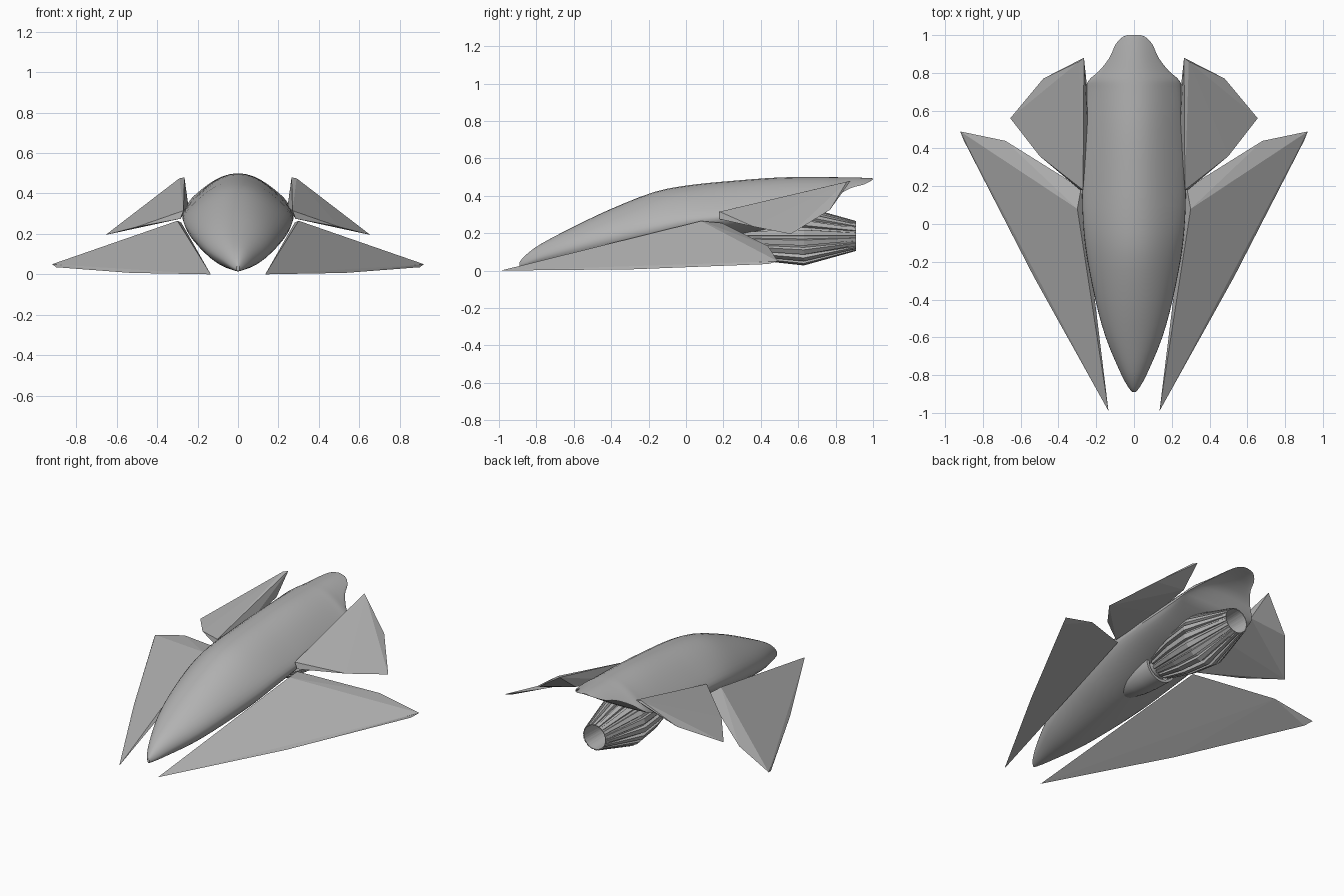
import bpy, bmesh, math

cube = bpy.data.objects.get("Cube")
if cube:
    bpy.data.objects.remove(cube, do_unlink=True)

grey = bpy.data.materials.new("hull grey")
grey.use_nodes = True
GREY = (0.45, 0.45, 0.45, 1)
grey.diffuse_color = GREY
grey.node_tree.nodes["Principled BSDF"].inputs["Base Color"].default_value = GREY


def finish(name, bm, angle=None):
    """Turn a bmesh into a named object, optionally smooth shaded."""
    bmesh.ops.recalc_face_normals(bm, faces=bm.faces)
    mesh = bpy.data.meshes.new(name)
    bm.to_mesh(mesh)
    bm.free()
    mesh.materials.append(grey)
    obj = bpy.data.objects.new(name, mesh)
    bpy.context.collection.objects.link(obj)
    if angle:
        bpy.ops.object.select_all(action="DESELECT")
        obj.select_set(True)
        bpy.context.view_layer.objects.active = obj
        bpy.ops.object.shade_smooth_by_angle(angle=math.radians(angle))
    return obj


def loft(rings, cap_start=True, cap_end=True):
    """Skin a list of closed rings that share one point count."""
    bm = bmesh.new()
    loops = [[bm.verts.new(p) for p in ring] for ring in rings]
    n = len(loops[0])
    for a, b in zip(loops, loops[1:]):
        for i in range(n):
            j = (i + 1) % n
            bm.faces.new((a[i], a[j], b[j], b[i]))
    if cap_start:
        bm.faces.new(loops[0])
    if cap_end:
        bm.faces.new(loops[-1])
    return bm


def smooth_rows(rows, steps=3):
    """Catmull-Rom interpolation between station rows."""
    out = []
    for i in range(len(rows) - 1):
        quad = [rows[max(i - 1, 0)], rows[i], rows[i + 1], rows[min(i + 2, len(rows) - 1)]]
        for s in range(steps):
            t = s / steps
            out.append([b + 0.5 * t * (c - a + t * (2 * a - 5 * b + 4 * c - d + t * (3 * (b - c) + d - a)))
                        for a, b, c, d in zip(*quad)])
    return out + [rows[-1]]


# Hull stations: y, half width, waist z, top z, bottom z
STATIONS = [
    (-0.89, 0.008, 0.03, 0.045, 0.015),
    (-0.86, 0.033, 0.04, 0.08, 0.015),
    (-0.78, 0.075, 0.07, 0.14, 0.017),
    (-0.60, 0.15, 0.12, 0.235, 0.025),
    (-0.40, 0.205, 0.17, 0.33, 0.05),
    (-0.17, 0.25, 0.22, 0.42, 0.09),
    (0.02, 0.27, 0.26, 0.457, 0.13),
    (0.25, 0.275, 0.285, 0.48, 0.18),
    (0.50, 0.27, 0.30, 0.498, 0.23),
    (0.70, 0.255, 0.33, 0.5, 0.31),
    (0.76, 0.24, 0.355, 0.5, 0.37),
    (0.81, 0.185, 0.40, 0.499, 0.43),
    (0.88, 0.13, 0.44, 0.498, 0.465),
    (0.95, 0.098, 0.46, 0.496, 0.48),
    (0.99, 0.06, 0.48, 0.494, 0.485),
    (1.0, 0.03, 0.487, 0.493, 0.488),
]


def hull_ring(row, n=40):
    y, w, waist, top, bottom = row
    bell = min(1, max(0, (y + 0.7) / 0.9))  # round nose, bell-shaped rear
    ring = []
    for i in range(n):
        a = 2 * math.pi * i / n
        c, s = math.cos(a), math.sin(a)
        if s >= 0:
            x = c
            lift = s - 0.28 * bell * abs(math.sin(2 * a)) * abs(c)
            z = waist + (top - waist) * lift
        else:
            x = c * (1 + 0.1 * s)
            z = waist + (waist - bottom) * s
        ring.append((w * x, y, z))
    return ring


finish("hull", loft([hull_ring(r) for r in smooth_rows(STATIONS)]), 40)


# Angular wings and tail fins, each a faceted solid mirrored across x
def faceted_pair(name, points):
    for side, sx in (("left", 1), ("right", -1)):
        bm = bmesh.new()
        for x, y, z in points:
            bm.verts.new((sx * x, y, z))
        bmesh.ops.convex_hull(bm, input=bm.verts[:])
        finish(f"{side}_{name}", bm)


faceted_pair("wing", [
    (0.135, -0.99, 0.0), (0.30, 0.08, 0.265), (0.28, 0.19, 0.255),
    (0.68, 0.44, 0.13), (0.92, 0.49, 0.05), (0.90, 0.44, 0.035),
    (0.53, -0.28, 0.007), (0.28, 0.08, 0.235)])
faceted_pair("tail_fin", [
    (0.27, 0.18, 0.315), (0.285, 0.18, 0.275), (0.265, 0.88, 0.48),
    (0.29, 0.86, 0.475), (0.48, 0.77, 0.325), (0.655, 0.56, 0.195),
    (0.50, 0.36, 0.235), (0.245, 0.50, 0.33), (0.25, 0.74, 0.37)])

AXIS = 0.185


def circle(y, radius, n=32):
    return [(radius * math.cos(2 * math.pi * i / n), y,
             AXIS + radius * math.sin(2 * math.pi * i / n)) for i in range(n)]


# Engine housing under the belly, with a hollow rear lip
HOUSING = [(-0.18, 0.01), (-0.14, 0.045), (-0.06, 0.075), (0.04, 0.095),
           (0.13, 0.102), (0.24, 0.105), (0.24, 0.088), (0.16, 0.085)]
finish("engine_housing", loft([circle(y, r) for y, r in HOUSING]), 35)
finish("engine_core", loft([circle(0.14, 0.07), circle(0.36, 0.07)]), 35)


# Nozzle with long petals, separated by grooves that fade towards the outlet
def petal_ring(y, radius, groove, petals=18):
    ring = []
    for p in range(petals):
        for offset, r in ((0.05, radius), (0.6, radius),
                          (0.68, radius * groove), (0.97, radius * groove)):
            a = 2 * math.pi * (p + offset) / petals
            ring.append((r * math.cos(a), y, AXIS + r * math.sin(a)))
    return ring


NOZZLE = [(0.26, 0.09, 0.86), (0.45, 0.138, 0.86), (0.63, 0.158, 0.87),
          (0.91, 0.08, 0.96), (0.91, 0.074, 1), (0.62, 0.06, 1)]
finish("engine_nozzle", loft([petal_ring(*row) for row in NOZZLE]))
